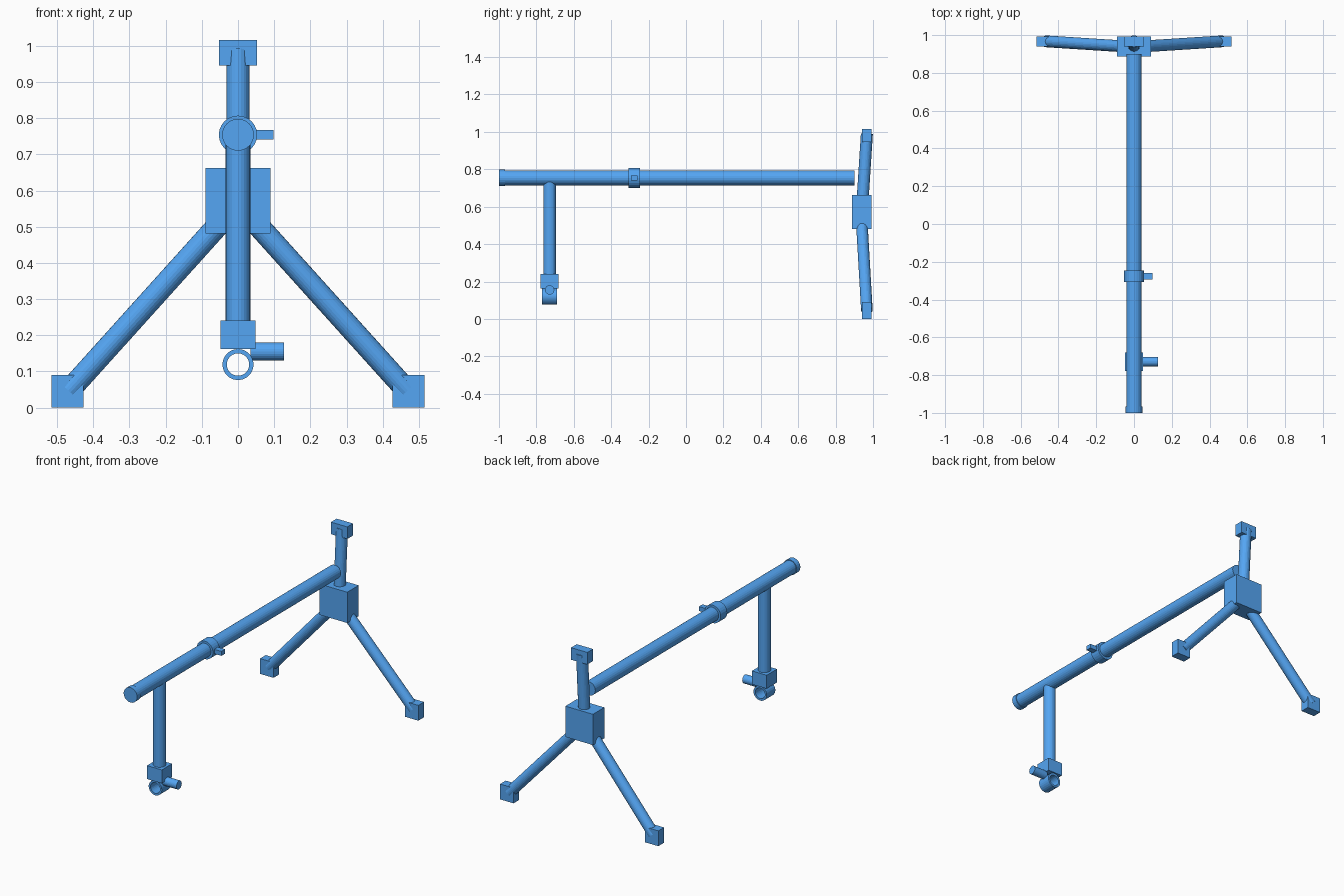
import bpy, math
from mathutils import Vector

if "Cube" in bpy.data.objects:
    bpy.data.objects.remove(bpy.data.objects["Cube"])

BLUE = bpy.data.materials.new("blue")
BLUE.diffuse_color = (0.09, 0.38, 0.90, 1)
BLUE.use_nodes = True
BLUE.node_tree.nodes["Principled BSDF"].inputs["Base Color"].default_value = BLUE.diffuse_color


def finish(ob, name):
    ob.name = name
    ob.data.name = name
    ob.data.materials.append(BLUE)
    return ob


def tube(name, a, b, r, sides=24):
    a, b = Vector(a), Vector(b)
    bpy.ops.mesh.primitive_cylinder_add(vertices=sides, radius=r, depth=(b - a).length,
                                        location=(a + b) / 2)
    ob = bpy.context.object
    ob.rotation_euler = (b - a).to_track_quat('Z', 'Y').to_euler()
    return finish(ob, name)


def box(name, lo, hi):
    lo, hi = Vector(lo), Vector(hi)
    bpy.ops.mesh.primitive_cube_add(size=1, location=(lo + hi) / 2)
    ob = bpy.context.object
    ob.scale = hi - lo
    bpy.ops.object.transform_apply(location=False, rotation=False, scale=True)
    return finish(ob, name)


def ring(name, y0, y1, z, outer, inner, sides=24):
    # Rectangular section swept round the y axis
    verts, faces = [], []
    for i in range(sides):
        t = math.tau * i / sides
        for r, y in ((outer, y0), (outer, y1), (inner, y1), (inner, y0)):
            verts.append((r * math.cos(t), y, z + r * math.sin(t)))
        for k in range(4):
            n, j = (k + 1) % 4, (i + 1) % sides
            faces.append((4 * i + k, 4 * i + n, 4 * j + n, 4 * j + k))
    me = bpy.data.meshes.new(name)
    me.from_pydata(verts, [], faces[:])
    me.flip_normals()
    ob = bpy.data.objects.new(name, me)
    bpy.context.collection.objects.link(ob)
    return finish(ob, name)


BOOM_Z, DROP_Y = 0.754, -0.729

# Boom with end cap, clamp collar and collar lever
tube("boom", (0, -0.99, BOOM_Z), (0, 0.90, BOOM_Z), 0.040)
tube("boom_end_cap", (0, -1.0, BOOM_Z), (0, -0.967, BOOM_Z), 0.044)
tube("boom_collar", (0, -0.308, BOOM_Z), (0, -0.247, BOOM_Z), 0.053)
box("collar_lever", (0.03, -0.294, 0.741), (0.098, -0.260, 0.767))

# Drop tube with clamp block, gripping ring and knob
tube("drop_tube", (0, DROP_Y, 0.20), (0, DROP_Y, 0.75), 0.034)
box("clamp_block", (-0.048, DROP_Y - 0.048, 0.162), (0.048, DROP_Y + 0.048, 0.241))
ring("clamp_ring", DROP_Y - 0.04, DROP_Y + 0.04, 0.119, 0.043, 0.031)
tube("clamp_knob", (0.035, DROP_Y, 0.155), (0.127, DROP_Y, 0.155), 0.025)

# Stand hub, upright arm and top pad
box("stand_hub", (-0.09, 0.887, 0.481), (0.09, 0.993, 0.662))
tube("upright_arm", (0, 0.942, 0.60), (0, 0.967, 0.99), 0.032)
box("top_pad", (-0.053, 0.940, 0.945), (0.053, 0.993, 1.016))

# Two splayed legs with feet
for side, s in (("left", -1), ("right", 1)):
    tube(side + "_leg", (s * 0.047, 0.940, 0.513), (s * 0.467, 0.967, 0.047), 0.031)
    xs = sorted((s * 0.427, s * 0.515))
    box(side + "_foot", (xs[0], 0.940, 0), (xs[1], 0.993, 0.09))
